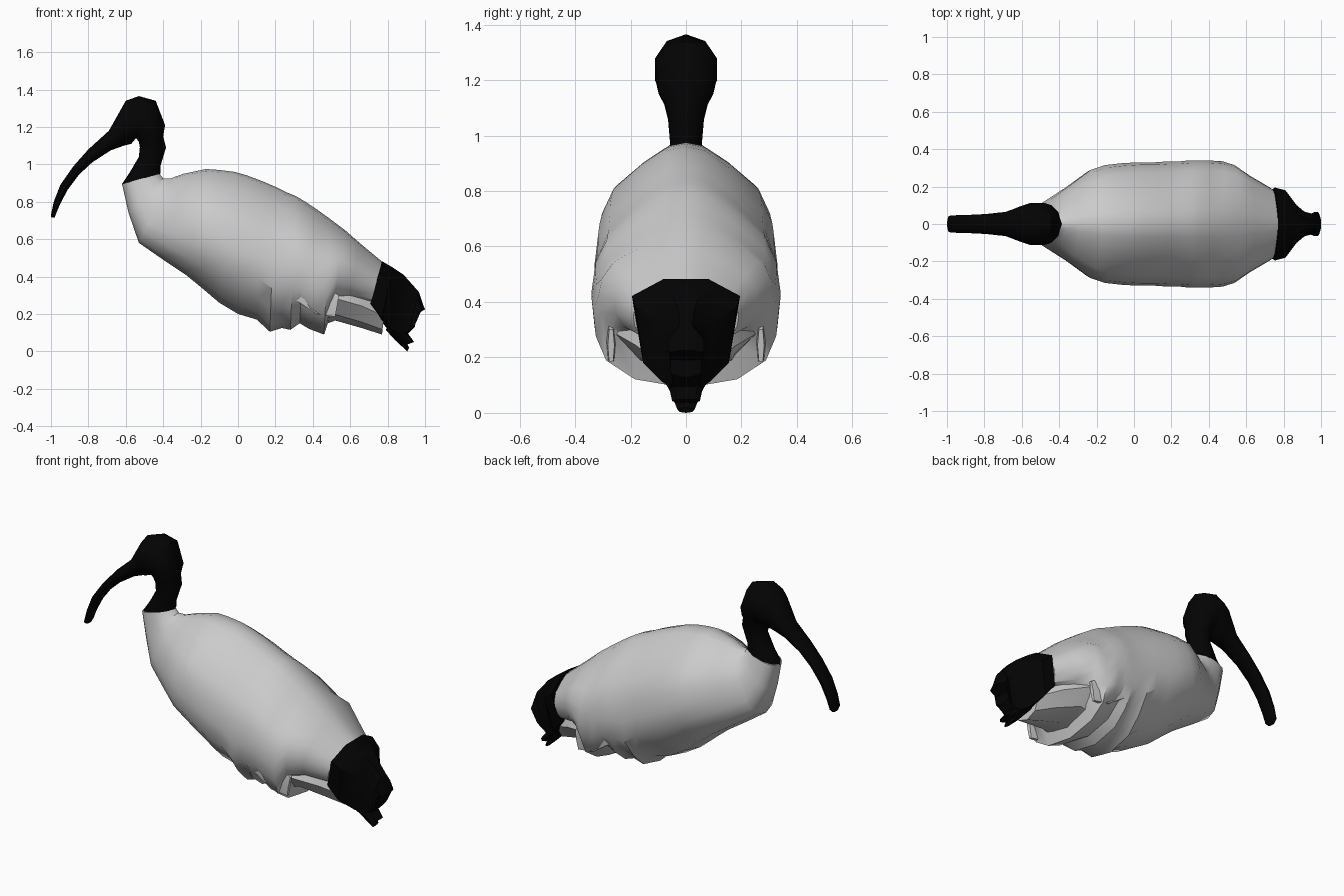
import bpy, bmesh, math


def ellipse(n):
    """Half outline as (fraction from top to bottom, width factor)."""
    return [((1 - math.cos(math.pi * i / n)) / 2, math.sin(math.pi * i / n)) for i in range(n + 1)]


def loft(name, rings, half, mat=None, y0=0.0, angle=35):
    """Skin rings given as top (x, z), bottom (x, z), half width, optional belly tuck."""
    outline = half + [(t, -w) for t, w in reversed(half) if w > 0.001]
    bm = bmesh.new()
    loops = []
    for tx, tz, bx, bz, hw, *tuck in rings:
        loop = []
        for t, w in outline:
            s = tuck[0] if tuck and t > 0.72 else 1
            loop.append(bm.verts.new((tx + (bx - tx) * t, y0 + w * hw * s, tz + (bz - tz) * t)))
        loops.append(loop)
    n = len(outline)
    for a, b in zip(loops, loops[1:]):
        for k in range(n):
            bm.faces.new((a[k], a[(k + 1) % n], b[(k + 1) % n], b[k]))
    bm.faces.new(loops[0])
    bm.faces.new(loops[-1])
    bmesh.ops.recalc_face_normals(bm, faces=bm.faces)
    me = bpy.data.meshes.new(name)
    bm.to_mesh(me)
    bm.free()
    ob = bpy.data.objects.new(name, me)
    bpy.context.collection.objects.link(ob)
    if mat:
        me.materials.append(mat)
    bpy.ops.object.select_all(action='DESELECT')
    ob.select_set(True)
    bpy.context.view_layer.objects.active = ob
    bpy.ops.object.shade_smooth_by_angle(angle=math.radians(angle))
    return ob


black = bpy.data.materials.new("black_feathers")
black.diffuse_color = (0.001, 0.001, 0.001, 1)

# Body with folded wings and ragged lower edge
body_half = [(0, 0), (0.02, 0.21), (0.12, 0.51), (0.26, 0.83), (0.4, 0.96), (0.55, 1),
             (0.7, 0.97), (0.84, 0.86), (0.95, 0.55), (1, 0)]
body = [
    (-0.42, 0.95, -0.62, 0.895, 0.065),
    (-0.40, 0.925, -0.585, 0.74, 0.085),
    (-0.36, 0.925, -0.53, 0.58, 0.125),
    (-0.29, 0.95, -0.40, 0.49, 0.20),
    (-0.17, 0.975, -0.28, 0.41, 0.29, 0.95),
    (-0.10, 0.97, -0.20, 0.345, 0.315, 0.88),
    (-0.02, 0.96, -0.10, 0.26, 0.325, 0.82),
    (0.05, 0.94, 0.00, 0.20, 0.33, 0.84),
    (0.13, 0.91, 0.10, 0.17, 0.33, 0.81),
    (0.20, 0.88, 0.17, 0.105, 0.335, 0.86),
    (0.26, 0.85, 0.235, 0.125, 0.335, 0.84),
    (0.31, 0.83, 0.28, 0.115, 0.34, 0.92),
    (0.36, 0.80, 0.33, 0.15, 0.34, 0.91),
    (0.42, 0.76, 0.38, 0.12, 0.34, 0.97),
    (0.49, 0.71, 0.46, 0.09, 0.335, 1),
    (0.57, 0.65, 0.51, 0.24, 0.315, 1),
    (0.65, 0.58, 0.59, 0.26, 0.26),
    (0.77, 0.48, 0.705, 0.24, 0.19),
]
loft("body", body, body_half)

# Rump wedge below the wings
rump_half = [(0, 0.8), (0.45, 1), (0.85, 0.65), (1, 0)]
loft("rump", [
    (0.35, 0.42, 0.40, 0.12, 0.26),
    (0.52, 0.38, 0.52, 0.165, 0.25),
    (0.66, 0.34, 0.66, 0.125, 0.18),
    (0.79, 0.27, 0.77, 0.09, 0.11),
], rump_half)

# Drooping wing tips, one per side
tip_half = [(0, 0.6), (0.5, 1), (1, 0.6)]
for side, y in (("left", 0.27), ("right", -0.27)):
    loft(side + "_wing_tip", [
        (0.32, 0.42, 0.30, 0.28, 0.03),
        (0.44, 0.36, 0.42, 0.20, 0.025),
        (0.54, 0.30, 0.52, 0.185, 0.012),
    ], tip_half, y0=y)

# Neck, head and curved bill
loft("head_and_bill", [
    (-0.415, 0.95, -0.622, 0.892, 0.066),
    (-0.415, 0.99, -0.58, 0.955, 0.06),
    (-0.385, 1.09, -0.53, 1.04, 0.068),
    (-0.40, 1.15, -0.525, 1.09, 0.082),
    (-0.39, 1.21, -0.53, 1.12, 0.104),
    (-0.44, 1.34, -0.545, 1.14, 0.118),
    (-0.53, 1.365, -0.57, 1.11, 0.118),
    (-0.60, 1.34, -0.61, 1.10, 0.10),
    (-0.69, 1.18, -0.68, 1.075, 0.068),
    (-0.80, 1.08, -0.78, 1.01, 0.056),
    (-0.88, 0.99, -0.85, 0.945, 0.052),
    (-0.95, 0.89, -0.91, 0.865, 0.05),
    (-0.985, 0.80, -0.95, 0.79, 0.048),
    (-1.00, 0.73, -0.973, 0.735, 0.045),
    (-0.998, 0.715, -0.98, 0.715, 0.025),
], ellipse(5), black, angle=50)

# Black tail cover with blunt ragged end
tail_half = [(0, 0.42), (0.25, 1), (0.93, 0.86), (1, 0.3)]
loft("tail", [
    (0.77, 0.482, 0.705, 0.24, 0.195),
    (0.825, 0.45, 0.765, 0.16, 0.18),
    (0.885, 0.41, 0.825, 0.09, 0.10),
    (0.925, 0.365, 0.87, 0.07, 0.066),
    (0.965, 0.32, 0.915, 0.10, 0.055),
    (0.97, 0.31, 0.945, 0.13, 0.064),
    (0.995, 0.235, 0.945, 0.19, 0.064),
    (1.00, 0.225, 0.96, 0.20, 0.055),
], tail_half, black)

# Tail feather tips below
loft("upper_tail_feather", [
    (0.82, 0.18, 0.80, 0.11, 0.09),
    (0.89, 0.12, 0.855, 0.055, 0.06),
    (0.942, 0.05, 0.90, 0.035, 0.05),
], ellipse(4), black)
loft("lower_tail_feather", [
    (0.81, 0.16, 0.79, 0.115, 0.09),
    (0.88, 0.085, 0.84, 0.06, 0.055),
    (0.915, 0.02, 0.905, 0.0, 0.03),
], ellipse(4), black)
